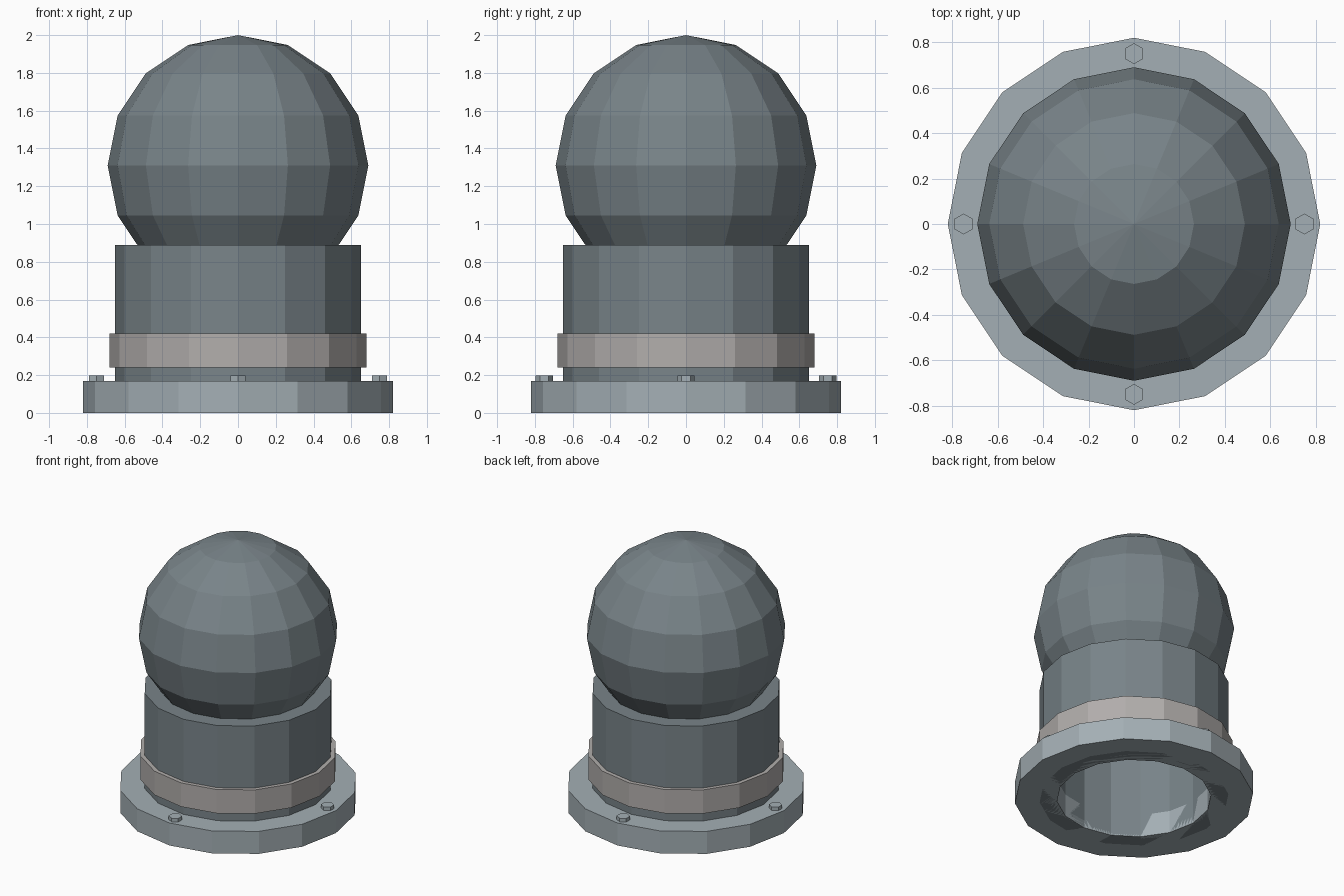
import bpy, bmesh
from math import cos, sin, pi, tau

if "Cube" in bpy.data.objects:
    bpy.data.objects.remove(bpy.data.objects["Cube"])

SIDES = 16


def material(name, rgb):
    m = bpy.data.materials.new(name)
    m.diffuse_color = (*rgb, 1)
    m.use_nodes = True
    m.node_tree.nodes["Principled BSDF"].inputs["Base Color"].default_value = m.diffuse_color
    return m


dark = material("dark_steel", (0.19, 0.23, 0.25))
pale = material("pale_steel", (0.37, 0.43, 0.46))
warm = material("warm_grey", (0.44, 0.42, 0.41))


def finish(name, bm, mat):
    bmesh.ops.recalc_face_normals(bm, faces=bm.faces)
    mesh = bpy.data.meshes.new(name)
    bm.to_mesh(mesh)
    bm.free()
    mesh.materials.append(mat)
    ob = bpy.data.objects.new(name, mesh)
    bpy.context.collection.objects.link(ob)
    return ob


def ring(name, r_in, r_out, z0, z1, mat):
    """Hollow 16-sided ring: a rectangular section swept around z."""
    bm = bmesh.new()
    section = [(r_in, z0), (r_out, z0), (r_out, z1), (r_in, z1)]
    loops = [[bm.verts.new((r * cos(tau * i / SIDES), r * sin(tau * i / SIDES), z))
              for r, z in section] for i in range(SIDES)]
    for i in range(SIDES):
        a, b = loops[i], loops[(i + 1) % SIDES]
        for j in range(4):
            k = (j + 1) % 4
            bm.faces.new((a[j], b[j], b[k], a[k]))
    return finish(name, bm, mat)


# Base flange, socket tube and collar band
ring("base_flange", 0.53, 0.82, 0.0, 0.17, pale)
ring("socket_tube", 0.53, 0.65, 0.0, 0.89, dark)
ring("collar_band", 0.64, 0.68, 0.24, 0.42, warm)

# Ball seated in the tube
bm = bmesh.new()
bmesh.ops.create_uvsphere(bm, u_segments=SIDES, v_segments=8, radius=0.69)
bmesh.ops.translate(bm, verts=bm.verts, vec=(0, 0, 1.31))
finish("ball_top", bm, dark)

# Four hexagonal bolt heads, points facing +y and -y
for n in range(4):
    bm = bmesh.new()
    pts = [(0.046 * sin(tau * i / 6), 0.046 * cos(tau * i / 6)) for i in range(6)]
    low = [bm.verts.new((x, y, 0.15)) for x, y in pts]
    high = [bm.verts.new((x, y, 0.197)) for x, y in pts]
    bm.faces.new(low)
    bm.faces.new(high)
    for i in range(6):
        j = (i + 1) % 6
        bm.faces.new((low[i], low[j], high[j], high[i]))
    bolt = finish(f"flange_bolt_{n + 1}", bm, pale)
    bolt.location = (0.75 * cos(n * pi / 2), 0.75 * sin(n * pi / 2), 0)
